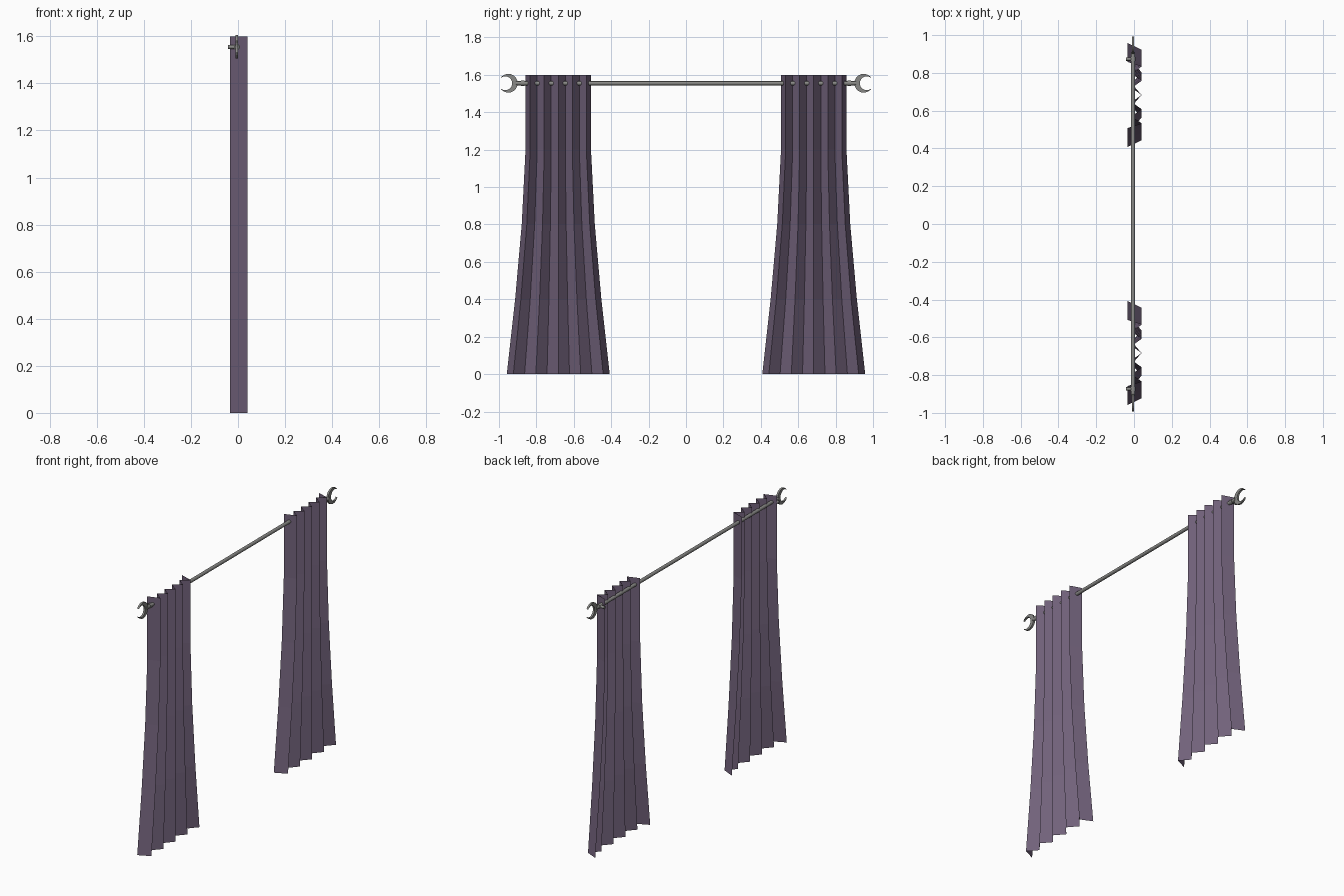
import bpy, bmesh, math
from mathutils import Matrix, Vector

cube = bpy.data.objects.get("Cube")
if cube:
    bpy.data.objects.remove(cube, do_unlink=True)


def material(name, rgb, metallic=0.0):
    m = bpy.data.materials.new(name)
    m.use_nodes = True
    m.diffuse_color = (*rgb, 1)
    bsdf = m.node_tree.nodes["Principled BSDF"]
    bsdf.inputs["Base Color"].default_value = (*rgb, 1)
    bsdf.inputs["Roughness"].default_value = 0.7
    return m


PURPLE = material("dusty_purple_fabric", (0.165, 0.12, 0.195))
GREY = material("grey_metal", (0.25, 0.25, 0.24))
ROD_X, ROD_Z = -0.005, 1.555


def finish(name, bm, mat):
    mesh = bpy.data.meshes.new(name)
    bm.to_mesh(mesh)
    bm.free()
    mesh.materials.append(mat)
    ob = bpy.data.objects.new(name, mesh)
    bpy.context.collection.objects.link(ob)
    return ob


def cylinder(name, start, end, radius, sides=12):
    start, end = Vector(start), Vector(end)
    axis = end - start
    turn = axis.to_track_quat('Z', 'Y').to_matrix().to_4x4()
    bm = bmesh.new()
    bmesh.ops.create_cone(bm, cap_ends=True, segments=sides, radius1=radius,
                          radius2=radius, depth=axis.length,
                          matrix=Matrix.Translation((start + end) / 2) @ turn)
    ob = finish(name, bm, GREY)
    for p in ob.data.polygons:
        p.use_smooth = len(p.vertices) == 4
    return ob


# Pleated panel: five sharp ridges, flaring below the straight upper part
def curtain(name, centre):
    ridges = 5
    bm = bmesh.new()
    rows = []
    for z in (1.6, 1.2, 0.8, 0.4, 0.0):
        flare = ((1.2 - min(z, 1.2)) / 1.2) ** 1.45
        half = 0.175 + 0.1 * flare
        pitch = 0.075 + 0.045 * flare
        profile = [(-0.035, -half)]
        for i in range(2 * ridges - 1):
            x = 0.04 if i % 2 == 0 else -0.012
            profile.append((x, (i - ridges + 1) * pitch / 2))
        profile.append((-0.035, half))
        rows.append([bm.verts.new((x, centre + y, z)) for x, y in profile])
    for upper, lower in zip(rows, rows[1:]):
        for i in range(len(upper) - 1):
            bm.faces.new((upper[i], lower[i], lower[i + 1], upper[i + 1]))
    return finish(name, bm, PURPLE)


# Flat crescent whose horns point away from the rod
def crescent(name, side):
    outer, inner, shift, thick, steps = 0.05, 0.037, 0.016, 0.006, 20
    cut = (outer ** 2 - inner ** 2 + shift ** 2) / (2 * shift)
    a = math.acos(cut / outer)
    b = math.acos((cut - shift) / inner)
    bm = bmesh.new()
    rings = []
    for i in range(steps + 1):
        t = i / steps
        p = a + (2 * math.pi - 2 * a) * t
        q = b + (2 * math.pi - 2 * b) * t
        ring = []
        for x, r, ang, off in ((-thick, outer, p, 0), (thick, outer, p, 0),
                               (thick, inner, q, shift), (-thick, inner, q, shift)):
            y = side * (0.95 + off + r * math.cos(ang))
            ring.append(bm.verts.new((ROD_X + x, y, ROD_Z + r * math.sin(ang))))
        rings.append(ring)
    for r0, r1 in zip(rings, rings[1:]):
        for k in range(4):
            n = (k + 1) % 4
            bm.faces.new((r0[k], r0[n], r1[n], r1[k]))
    bmesh.ops.remove_doubles(bm, verts=bm.verts, dist=0.0001)
    bmesh.ops.recalc_face_normals(bm, faces=bm.faces)
    return finish(name, bm, GREY)


cylinder("curtain_rod", (ROD_X, -0.91, ROD_Z), (ROD_X, 0.91, ROD_Z), 0.011)

for label, side in (("near", -1), ("far", 1)):
    curtain(label + "_curtain", side * 0.683)
    crescent(label + "_finial", side)
    # Wall bracket: collar around the rod and an arm to the wall
    y = side * 0.873
    cylinder(label + "_collar", (ROD_X, y - 0.01, ROD_Z), (ROD_X, y + 0.01, ROD_Z), 0.014)
    cylinder(label + "_bracket_arm", (-0.042, y, ROD_Z), (ROD_X, y, ROD_Z), 0.009)
